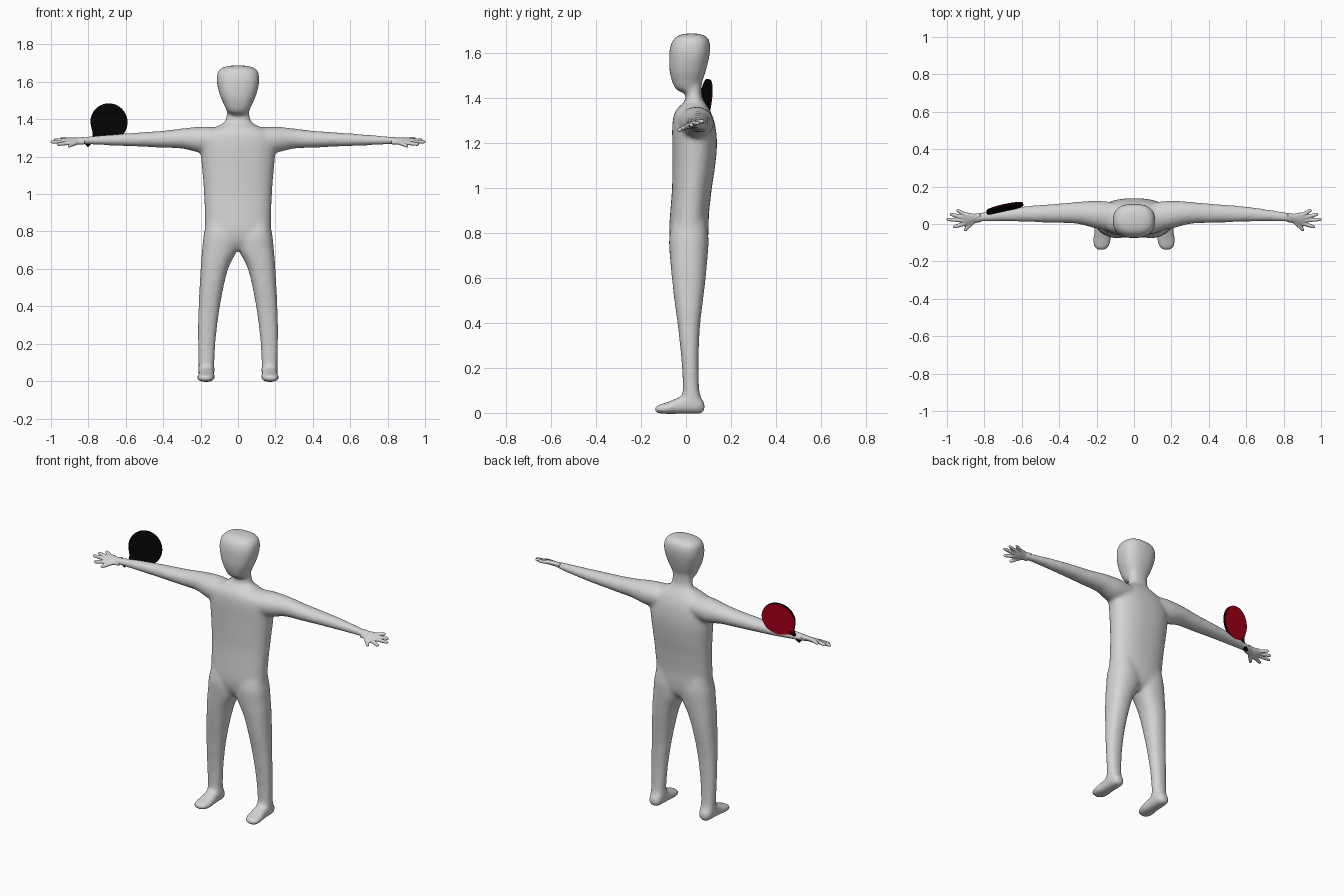
import bpy, bmesh, math
from mathutils import Vector as V

if "Cube" in bpy.data.objects:
    bpy.data.objects.remove(bpy.data.objects["Cube"])


def material(name, rgb):
    m = bpy.data.materials.new(name)
    m.diffuse_color = (*rgb, 1)
    m.use_nodes = True
    m.node_tree.nodes["Principled BSDF"].inputs["Base Color"].default_value = m.diffuse_color
    return m


GREY = material("light grey", (0.66, 0.66, 0.66))
BLACK = material("black", (0.001, 0.001, 0.001))
RED = material("dark red", (0.5, 0.0, 0.011))


def ring(c, u, v, e=2.0, n=40):
    """Superellipse cross-section around c with half axes u and v."""
    pts = []
    for i in range(n):
        a = 2 * math.pi * i / n
        p = [math.copysign(abs(f(a)) ** (2 / e), f(a)) for f in (math.cos, math.sin)]
        pts.append(V(c) + V(u) * p[0] + V(v) * p[1])
    return pts


def spline(rows, steps=5):
    """Smooth in-between rows for a table of sections (Hermite, spaced by the first column)."""
    def slope(i, c):
        a, b = rows[max(i - 1, 0)], rows[min(i + 1, len(rows) - 1)]
        return (b[c] - a[c]) / (b[0] - a[0])
    out = []
    for i in range(len(rows) - 1):
        p, q = rows[i], rows[i + 1]
        d = q[0] - p[0]
        for k in range(steps):
            t = k / steps
            row = [p[0] + d * t]
            for c in range(1, len(p)):
                row.append((2 * t**3 - 3 * t**2 + 1) * p[c] + (3 * t**2 - 2 * t**3) * q[c]
                           + d * ((t**3 - 2 * t**2 + t) * slope(i, c) + (t**3 - t**2) * slope(i + 1, c)))
            out.append(row)
    return out + [rows[-1]]


def loft(bm, rings):
    rows = [[bm.verts.new(p) for p in r] for r in rings]
    n = len(rows[0])
    for a, b in zip(rows, rows[1:]):
        for i in range(n):
            j = (i + 1) % n
            bm.faces.new((a[i], a[j], b[j], b[i]))
    bm.faces.new(rows[0][::-1])
    bm.faces.new(rows[-1])


def finish(name, bm, mat):
    bmesh.ops.recalc_face_normals(bm, faces=bm.faces)
    me = bpy.data.meshes.new(name)
    bm.to_mesh(me)
    bm.free()
    me.materials.append(mat)
    ob = bpy.data.objects.new(name, me)
    bpy.context.collection.objects.link(ob)
    return ob


def blend(ob, voxel, rounds):
    """Fuse overlapping lofts into one soft skin."""
    r = ob.modifiers.new("fuse", 'REMESH')
    r.mode = 'VOXEL'
    r.voxel_size = voxel
    r.use_smooth_shade = True
    s = ob.modifiers.new("soften", 'SMOOTH')
    s.factor = 0.5
    s.iterations = rounds


def z_ring(z, x0, x1, y0, y1, e=2.3):
    return ring(((x0 + x1) / 2, (y0 + y1) / 2, z), ((x1 - x0) / 2, 0, 0), (0, (y1 - y0) / 2, 0), e)


# Torso and neck: z, half width, front y, back y
TORSO = [(.70, .08, -.03, .06), (.74, .14, -.06, .09), (.80, .174, -.074, .1), (.88, .177, -.071, .102),
         (1.0, .182, -.062, .115), (1.1, .189, -.061, .13), (1.2, .198, -.061, .138), (1.28, .198, -.061, .13),
         (1.33, .175, -.053, .114), (1.36, .115, -.033, .098), (1.385, .073, -.006, .081),
         (1.41, .064, -.001, .071), (1.46, .06, 0, .07)]
# Head
HEAD = [(1.425, .03, -.025, .03), (1.44, .056, -.046, .055), (1.47, .071, -.061, .071), (1.52, .094, -.073, .088),
        (1.58, .111, -.075, .103), (1.62, .114, -.072, .108), (1.655, .107, -.06, .104),
        (1.677, .084, -.037, .087), (1.687, .045, -.005, .055)]
# Leg: z, inner x, outer x, front y, back y
LEG = [(.86, .03, .166, -.055, .088), (.78, -.005, .184, -.075, .1), (.70, .004, .192, -.072, .097),
       (.65, .03, .197, -.068, .092), (.6, .053, .2, -.063, .088), (.5, .078, .206, -.052, .076),
       (.4, .096, .211, -.038, .064), (.3, .11, .215, -.027, .058), (.2, .12, .215, -.018, .056),
       (.1, .126, .212, -.015, .06), (.05, .126, .212, -.02, .07), (.015, .133, .208, -.02, .07)]
# Foot: y, centre x, half width, bottom z, top z
FOOT = [(.083, .17, .02, .01, .045), (.068, .169, .036, -.004, .065), (.03, .169, .042, -.005, .085),
        (-.03, .169, .043, -.005, .07), (-.08, .171, .048, -.005, .049), (-.12, .174, .043, -.003, .037),
        (-.141, .176, .026, .004, .027)]
# Arm: x, front y, back y, bottom z, top z
ARM = [(.04, -.02, .1, 1.26, 1.34), (.12, -.035, .118, 1.235, 1.357), (.2, -.025, .125, 1.222, 1.361),
       (.3, 0, .119, 1.243, 1.351), (.4, .005, .11, 1.247, 1.339), (.5, .008, .103, 1.252, 1.332),
       (.6, .011, .094, 1.256, 1.325), (.7, .013, .081, 1.26, 1.317), (.8, .011, .065, 1.265, 1.309),
       (.86, .005, .054, 1.269, 1.3)]

bm = bmesh.new()
loft(bm, [z_ring(z, -w, w, a, b) for z, w, a, b in spline(TORSO)])
loft(bm, [z_ring(z, -w, w, a, b, 2.5) for z, w, a, b in spline(HEAD)])
for s in (-1, 1):
    loft(bm, [z_ring(z, s * a, s * b, c, d) for z, a, b, c, d in spline(LEG)])
    loft(bm, [ring((s * x, y, (a + b) / 2), (w, 0, 0), (0, 0, (b - a) / 2), 2.4)
              for y, x, w, a, b in spline(FOOT)])
    loft(bm, [ring((s * x, (a + b) / 2, (c + d) / 2), (0, (b - a) / 2, 0), (0, 0, (d - c) / 2))
              for x, a, b, c, d in spline(ARM)])
blend(finish("body", bm, GREY), .009, 20)

# Hands: palm rows (x, y, z, half width, half thickness) and digits (base, tip)
PALM = [(.82, .035, 1.286, .025, .018), (.855, .029, 1.284, .026, .0155), (.885, .025, 1.282, .036, .015),
        (.912, .025, 1.282, .037, .0125), (.926, .025, 1.282, .03, .008)]
DIGITS = [((.86, .012, 1.276), (.908, -.036, 1.255)), ((.905, .002, 1.274), (.967, -.017, 1.265)),
          ((.91, .019, 1.281), (1.003, .025, 1.279)), ((.91, .034, 1.287), (.986, .054, 1.289)),
          ((.9, .048, 1.291), (.949, .077, 1.298))]
for s, side in ((-1, "right"), (1, "left")):
    bm = bmesh.new()
    loft(bm, [ring((s * x, y, z), (0, w, w * .38), (0, 0, t)) for x, y, z, w, t in spline(PALM)])
    for a, b in DIGITS:
        a, b = V((s * a[0], *a[1:])), V((s * b[0], *b[1:]))
        u = (b - a).cross(V((0, 0, 1))).normalized()
        w = u.cross(b - a).normalized()
        loft(bm, [ring(a.lerp(b, t), u * r, w * r, n=16)
                  for t, r in ((0, .0115), (.5, .0105), (.9, .009), (1, .005))])
    blend(finish(side + "_hand", bm, GREY), .0035, 4)

# Paddle frame: handle direction h, across k, facing n (towards the back)
C = V((-.69, .087, 1.385))
u = V((.97, .21, 0)).normalized()
w = V((0, .14, 1))
w = (w - u * w.dot(u)).normalized()
n = w.cross(u)
n = n if n.y > 0 else -n
h = -(u + w).normalized()
k = n.cross(h)


def plate(name, scale, d0, d1, mat):
    """Round blade outline with a short neck, extruded along n."""
    pts = [(math.cos(math.radians(a)) * .1, math.sin(math.radians(a)) * .1) for a in range(32, 329, 4)]
    pts += [(.105, -.022), (.118, -.013), (.118, .013), (.105, .022)]
    bm = bmesh.new()
    loft(bm, [[C + (h * p + k * q) * scale + n * d for p, q in pts] for d in (d0, d1)])
    ob = finish(name, bm, mat)
    bpy.context.view_layer.objects.active = ob
    ob.select_set(True)
    bpy.ops.object.shade_smooth_by_angle(angle=math.radians(30))
    ob.select_set(False)


plate("paddle_blade", 1, -.008, .004, BLACK)
plate("paddle_red_sheet", .985, .003, .007, RED)

# Paddle handle, mostly buried in the forearm
bm = bmesh.new()
loft(bm, [ring(C + h * t, k * a, n * b, 2.5, 20)
          for t, a, b in ((.09, .012, .007), (.12, .012, .009), (.16, .013, .01), (.178, .012, .009))])
finish("paddle_handle", bm, BLACK)
